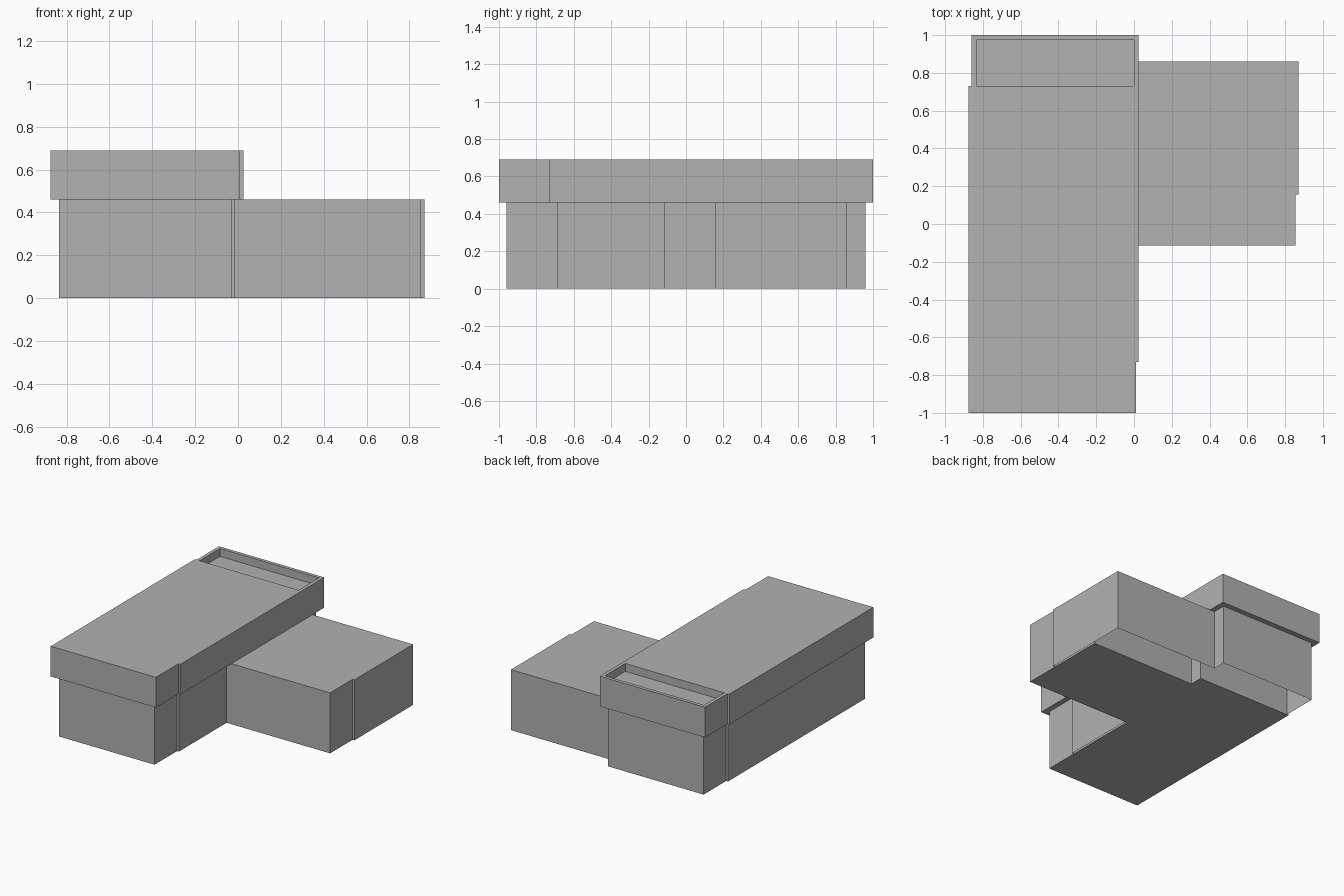
import bpy, bmesh

if "Cube" in bpy.data.objects:
    bpy.data.objects.remove(bpy.data.objects["Cube"])

grey = bpy.data.materials.new("plain grey")
grey.diffuse_color = (0.445, 0.445, 0.445, 1)
grey.use_nodes = True
grey.node_tree.nodes["Principled BSDF"].inputs["Base Color"].default_value = grey.diffuse_color


def prism(name, outline, z0, z1, floor=True, recess=None):
    """Extrude an outline upward; optionally leave the underside open
    or sink the top inside a rim given as (rim width, depth)."""
    bm = bmesh.new()
    base = bm.faces.new([bm.verts.new((x, y, z0)) for x, y in outline])
    top_geom = bmesh.ops.extrude_face_region(bm, geom=[base], use_keep_orig=True)["geom"]
    top = next(g for g in top_geom if isinstance(g, bmesh.types.BMFace))
    bmesh.ops.translate(bm, verts=list(top.verts), vec=(0, 0, z1 - z0))
    bmesh.ops.recalc_face_normals(bm, faces=bm.faces[:])
    if recess:
        rim, depth = recess
        bmesh.ops.inset_region(bm, faces=[top], thickness=rim)
        # Second inset of zero width forms the vertical recess walls
        bmesh.ops.inset_region(bm, faces=[top], thickness=0)
        bmesh.ops.translate(bm, verts=list(top.verts), vec=(0, 0, -depth))
    if not floor:
        bmesh.ops.delete(bm, geom=[base], context="FACES_ONLY")
    me = bpy.data.meshes.new(name)
    bm.to_mesh(me)
    bm.free()
    me.materials.append(grey)
    ob = bpy.data.objects.new(name, me)
    bpy.context.collection.objects.link(ob)
    return ob


def rect(x0, x1, y0, y1):
    return [(x0, y0), (x1, y0), (x1, y1), (x0, y1)]


def shifted(outline, dx, dy):
    return [(x + dx, y + dy) for x, y in outline]


DX, DY = 0.015, 0.27      # offset between the front and rear copies
EAVE, ROOF = 0.46, 0.69

# Ground storey: long block with a side wing
plan = [(-0.835, -0.96), (-0.03, -0.96), (-0.03, -0.115), (0.855, -0.115),
        (0.855, 0.59), (-0.03, 0.59), (-0.03, 0.69), (-0.835, 0.69)]
prism("front_lower_block", plan, 0, EAVE)
prism("rear_lower_walls", shifted(plan, DX, DY), 0, EAVE, floor=False)

# Overhanging upper storey, the rear copy with a sunken top
slab = rect(-0.875, 0.01, -1.0, 0.73)
prism("front_upper_block", slab, EAVE, ROOF)
prism("rear_upper_block", shifted(slab, DX, DY), EAVE, ROOF, recess=(0.037, 0.06))
